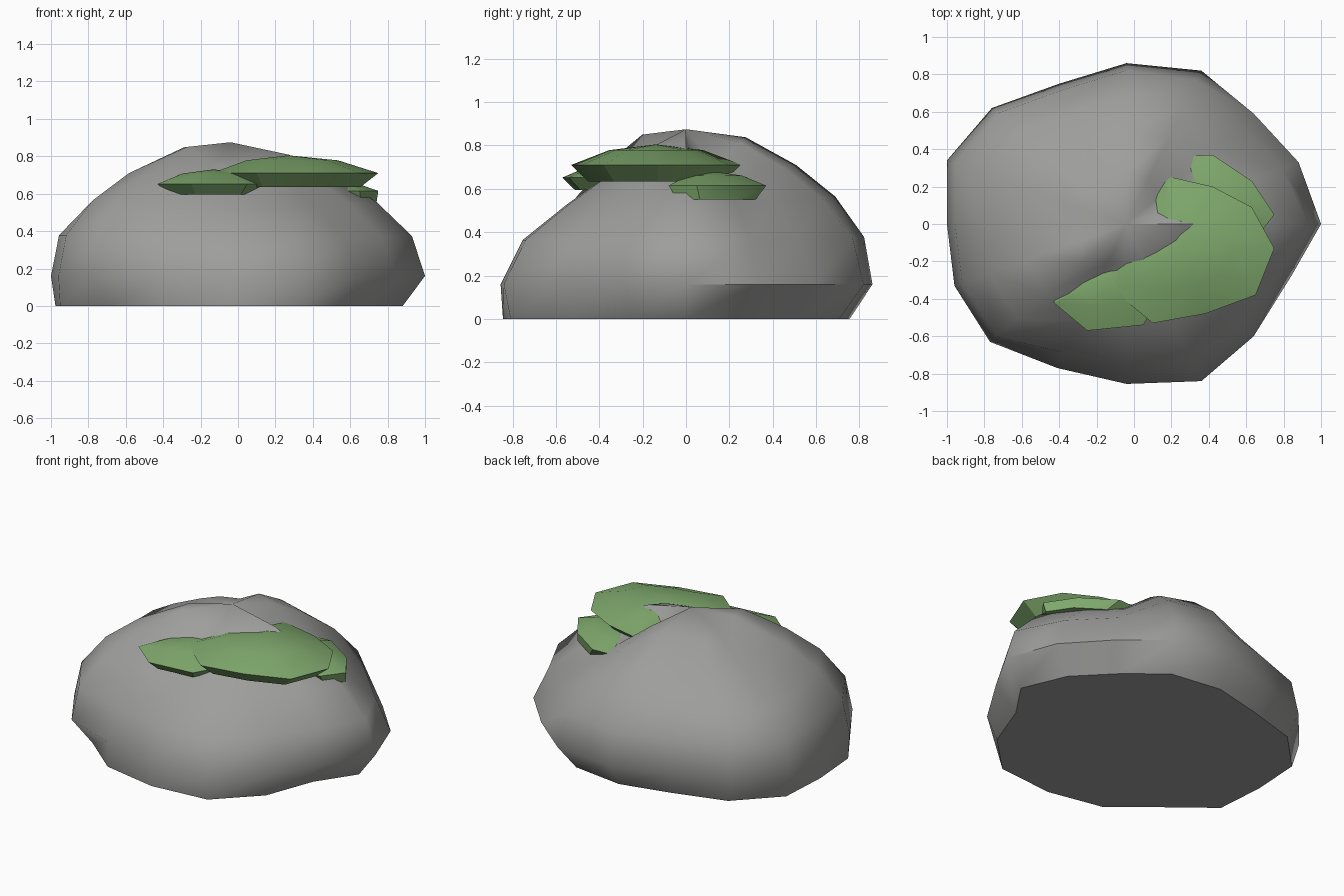
import bpy, math
from math import cos, sin, radians

if "Cube" in bpy.data.objects:
    bpy.data.objects.remove(bpy.data.objects["Cube"])


def material(name, rgb):
    m = bpy.data.materials.new(name)
    m.diffuse_color = (*rgb, 1)
    m.use_nodes = True
    m.node_tree.nodes["Principled BSDF"].inputs["Base Color"].default_value = m.diffuse_color
    return m


STONE = material("stone grey", (0.34, 0.34, 0.335))
MOSS = material("moss green", (0.21, 0.39, 0.15))


def loft(name, rings, apex, mat, angle):
    """Closed surface through equal-sized rings, capped flat below and by a point above."""
    n = len(rings[0])
    verts = [p for ring in rings for p in ring] + [apex]
    faces = [tuple(reversed(range(n)))]
    for k in range(len(rings) - 1):
        for i in range(n):
            j = (i + 1) % n
            faces.append((k * n + i, k * n + j, (k + 1) * n + j, (k + 1) * n + i))
    top = (len(rings) - 1) * n
    faces += [(top + i, top + (i + 1) % n, len(verts) - 1) for i in range(n)]
    me = bpy.data.meshes.new(name)
    me.from_pydata(verts, [], faces)
    me.materials.append(mat)
    ob = bpy.data.objects.new(name, me)
    bpy.context.collection.objects.link(ob)
    bpy.ops.object.select_all(action='DESELECT')
    ob.select_set(True)
    bpy.context.view_layer.objects.active = ob
    bpy.ops.object.shade_smooth_by_angle(angle=radians(angle))
    for e in me.edges:  # crisp edge around the flat underside
        if max(e.vertices) < n:
            e.use_edge_sharp = True
    return ob


# Boulder: widest outline, blended between a full and a hollowed profile
outline = [(1, 0), (.88, .33), (.64, .59), (.36, .82), (-.04, .86), (-.4, .75),
           (-.76, .62), (-1, .34), (-1, 0), (-.96, -.33), (-.77, -.63), (-.41, -.77),
           (-.04, -.855), (.36, -.84), (.64, -.6), (.84, -.28)]
hollow = [.3, .7, .8, .25, 0, 0, 0, 0, 0, 0, 0, .8, 1, 1, .9, .5]
full_profile = [(.95, 0), (1, .16), (.955, .378), (.8, .565), (.59, .71), (.32, .838)]
hollow_profile = [(.95, 0), (1, .16), (.88, .365), (.64, .53), (.46, .64), (.25, .74)]
# Lower shoulder at the back left, and folds and a ridge around the peak
dip = [0, 0, 0, .04, .06, .05]
peak = {1: (.22, .7), 2: (.24, .7), 9: (.27, .848), 10: (.32, .85),
        13: (.25, .765), 14: (.25, .785), 15: (.28, .805)}
rings = []
for k, ((rf, zf), (rh, zh)) in enumerate(zip(full_profile, hollow_profile)):
    ring = []
    for i, (x, y) in enumerate(outline):
        w = hollow[i]
        r, z = rf + (rh - rf) * w, zf + (zh - zf) * w
        if 5 <= i <= 8:
            z -= dip[k]
        if k == 5:
            r, z = peak.get(i, (r, z))
        if k == 0:  # underside tucks in at the right and back
            a = math.atan2(y, x)
            r = .93 - .045 * cos(a) - .055 * sin(a)
            r *= {10: .87, 15: .95}.get(i, 1)
        ring.append((-.04 + (x + .04) * r, y * r, z))
    rings.append(ring)
loft("boulder", rings, (-.04, 0, .875), STONE, 55)


# Moss cushions: undercut base, overhanging rim, low dome
def moss(name, centre, rim, z_base, z_rim, z_top, shift=0):
    cx, cy = centre

    def ring(s, z, dx=0):
        return [(cx + dx + (x - cx) * s, cy + (y - cy) * s, z) for x, y in rim]
    loft(name, [ring(.8, z_base, shift), ring(1, z_rim),
                ring(.55, z_rim + (z_top - z_rim) * .72)],
         (cx, cy, z_top), MOSS, 30)


moss("moss_large", (.27, -.14),
     [(.75, -.13), (.63, .09), (.42, .2), (.16, .26), (.1, .08), (-.1, -.12),
      (-.14, -.33), (.1, -.53), (.38, -.48), (.65, -.38)], .635, .71, .805)
moss("moss_front", (-.13, -.28),
     [(.2, -.28), (.15, -.1), (-.1, -.08), (-.3, -.18), (-.43, -.42),
      (-.25, -.57), (.05, -.54)], .595, .652, .73)
moss("moss_side", (.45, .12),
     [(.75, .05), (.63, .23), (.42, .37), (.23, .36), (.17, .12),
      (.3, -.06), (.65, -.08)], .55, .615, .68, .05)
